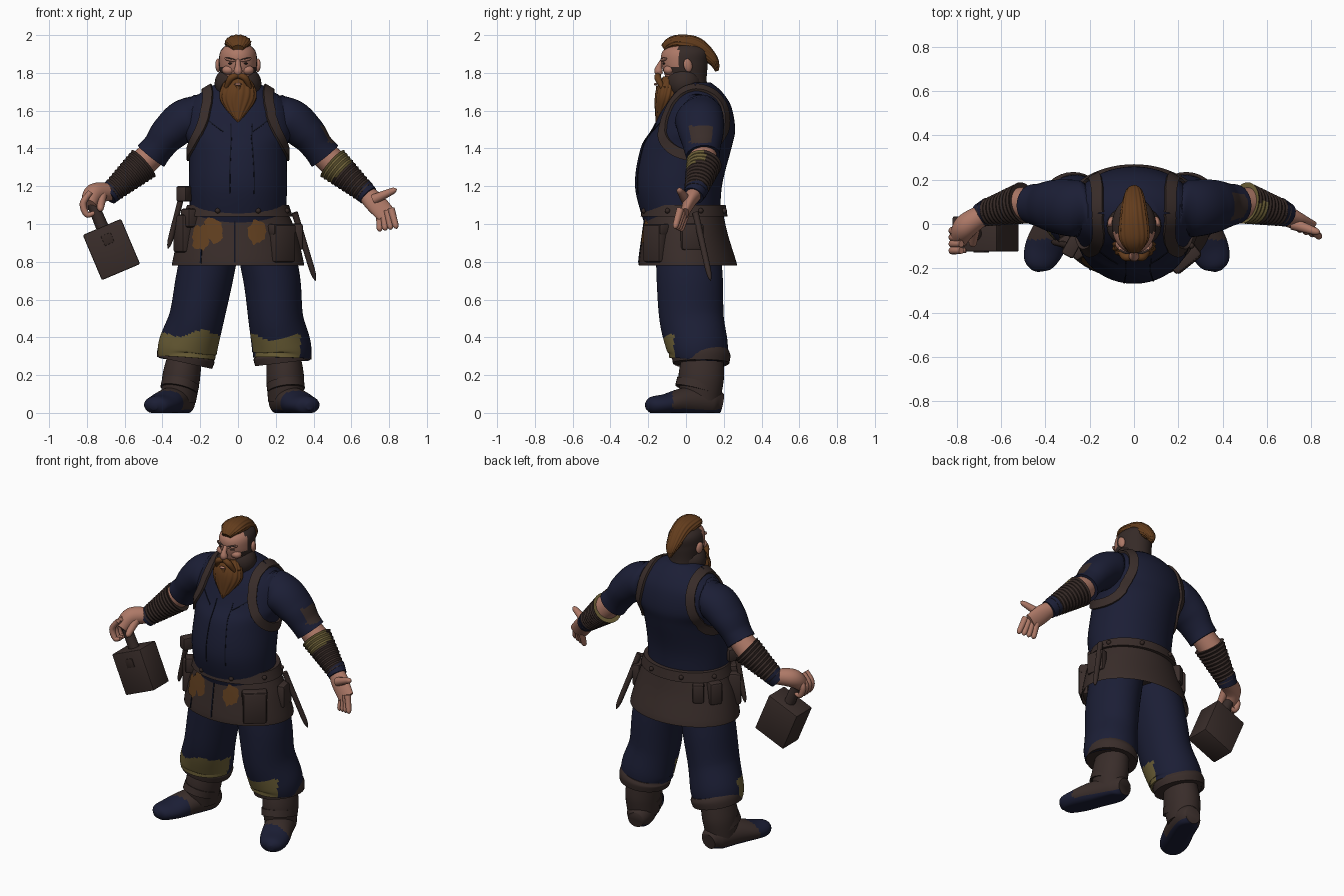
import bpy, bmesh, math, random
from mathutils import Vector, Matrix, Euler
from mathutils.bvhtree import BVHTree

random.seed(4)
if "Cube" in bpy.data.objects:
    bpy.data.objects.remove(bpy.data.objects["Cube"])


def material(name, *rgb):
    mat = bpy.data.materials.new(name)
    mat.use_nodes = True
    mat.diffuse_color = (*rgb, 1)
    mat.node_tree.nodes["Principled BSDF"].inputs["Base Color"].default_value = (*rgb, 1)
    return mat


navy = material("navy cloth", .011, .013, .036)
leather = material("brown leather", .041, .026, .023)
wrap = material("dark wrap", .034, .021, .018)
skin = material("skin", .42, .19, .135)
ginger = material("ginger hair", .125, .046, .012)
stubble = material("dark hair", .036, .023, .02)
khaki = material("khaki cloth", .15, .115, .038)
rust = material("rust patch", .12, .05, .014)
seam_dark = material("seam", .005, .006, .014)


def finish(name, bm, mats, rule=None, angle=50):
    """Turn a bmesh into a shaded object, colouring faces by the rule."""
    for vert in bm.verts:
        vert.co.z = max(vert.co.z, 0)
    bmesh.ops.recalc_face_normals(bm, faces=bm.faces[:])
    if rule:
        for face in bm.faces:
            face.material_index = int(rule(face.calc_center_median()))
    mesh = bpy.data.meshes.new(name)
    bm.to_mesh(mesh)
    bm.free()
    for mat in mats:
        mesh.materials.append(mat)
    mesh.shade_smooth()
    mesh.set_sharp_from_angle(angle=math.radians(angle))
    obj = bpy.data.objects.new(name, mesh)
    bpy.context.collection.objects.link(obj)
    return obj


def spline(points, steps):
    """Smooth rows of numbers through the given points."""
    rows, last = [], len(points) - 1
    for i in range(last):
        window = [points[max(i - 1, 0)], points[i], points[i + 1], points[min(i + 2, last)]]
        for k in range(steps):
            t = k / steps
            rows.append(tuple((2 * b + (c - a) * t + (2 * a - 5 * b + 4 * c - d) * t * t
                               + (3 * b - a - 3 * c + d) * t ** 3) / 2 for a, b, c, d in zip(*window)))
    return rows + [points[-1]]


def tangent(rows, i):
    ahead, behind = rows[min(i + 1, len(rows) - 1)], rows[max(i - 1, 0)]
    return (Vector(ahead[:3]) - Vector(behind[:3])).normalized()


def bridge(bm, rings):
    for ring, after in zip(rings, rings[1:]):
        for k in range(len(ring)):
            j = (k + 1) % len(ring)
            bm.faces.new((ring[k], ring[j], after[j], after[k]))


def loft(name, points, *mats, side=1, segments=32, steps=6, rule=None, across=(1, 0, 0), groove=0, level=False):
    """Elliptical sections (x, y, z, radius, optional second radius) along a smooth path."""
    rows = spline([(side * p[0], *p[1:4], p[-1]) for p in points], steps)
    bm, rings = bmesh.new(), []
    for i, row in enumerate(rows):
        along = Vector((0, 0, 1)) if level else tangent(rows, i)
        u = Vector(across)
        u = (u - u.dot(along) * along).normalized()
        v = along.cross(u)
        ring = []
        for k in range(segments):
            turn = math.tau * k / segments
            size = 1 + groove * math.cos(16 * turn + i / 3)
            offset = u * row[3] * math.cos(turn) + v * row[4] * math.sin(turn)
            ring.append(bm.verts.new(Vector(row[:3]) + offset * size))
        rings.append(ring)
    bridge(bm, rings)
    bm.faces.new(rings[0])
    bm.faces.new(rings[-1])
    return finish(name, bm, mats, rule)


def column(name, rows, *mats, **options):
    """Upright loft on the middle line from rows (z, half width, front y, back y)."""
    points = [(0, (front + back) / 2, z, half, (back - front) / 2) for z, half, front, back in rows]
    return loft(name, points, *mats, level=True, **options)


def limb(name, start, end, thick, thin, *mats, rounded=True, ripple=0, **options):
    """Straight tapering part with a rounded tip or wound ridges."""
    points, count = [], 20
    for i in range(count + 1):
        t = i / count
        radius = thick + (thin - thick) * t + ripple * (-1) ** i
        if rounded and t > .8:
            radius *= math.sqrt(max(.02, 1 - ((t - .8) / .2) ** 2))
        points.append((*Vector(start).lerp(Vector(end), t), radius))
    return loft(name, points, *mats, steps=1, **options)


def box(name, place, size, mat, turn, bevel):
    bm = bmesh.new()
    bmesh.ops.create_cube(bm, size=1, matrix=Matrix.LocRotScale(Vector(place), Euler(turn), Vector(size)))
    bmesh.ops.bevel(bm, geom=bm.edges[:], offset=bevel, segments=2, affect='EDGES', profile=.5)
    return finish(name, bm, [mat], angle=35)


def ball(name, place, radii, mat, turn=(0, 0, 0)):
    bm = bmesh.new()
    bmesh.ops.create_uvsphere(bm, u_segments=20, v_segments=12, radius=1,
                              matrix=Matrix.LocRotScale(Vector(place), Euler(turn), Vector(radii)))
    return finish(name, bm, [mat])


def surface(obj):
    mesh = obj.data
    return BVHTree.FromPolygons([v.co for v in mesh.vertices], [p.vertices[:] for p in mesh.polygons])


def ribbon(name, tree, points, width, thick, mat, side=1):
    """A strap lying on a surface."""
    rows = [Vector((side * x, y, z)) for x, y, z in spline(points, 6)]
    bm, rings = bmesh.new(), []
    for i, row in enumerate(rows):
        middle, normal = tree.find_nearest(row)[:2]
        half = normal.cross(tangent(rows, i)).normalized() * width / 2
        left, right = tree.find_nearest(middle - half)[0], tree.find_nearest(middle + half)[0]
        lift = normal * thick
        rings.append([bm.verts.new(v) for v in (left - lift, left + lift, middle + lift, right + lift, right - lift)])
    bridge(bm, rings)
    return finish(name, bm, [mat])


def patch(name, tree, x, z, half_width, half_height, mat):
    """A thin ragged patch laid on the front of a surface."""
    bm, rings, count = bmesh.new(), [], 20
    ragged = [random.uniform(.8, 1.2) for _ in range(count)]
    for ring_size in (.2, .4, .6, .8, 1):
        ring = []
        for k in range(count):
            turn = math.tau * k / count
            r = ring_size * ragged[k]
            start = Vector((x + half_width * r * math.cos(turn), -1, z + half_height * r * math.sin(turn)))
            hit = tree.ray_cast(start, Vector((0, 1, 0)))[0]
            ring.append(bm.verts.new(hit - Vector((0, .005, 0))))
        rings.append(ring)
    bridge(bm, rings)
    bm.faces.new(rings[0])
    return finish(name, bm, [mat])


# Shirt, seams and shoulder harness
torso = column("shirt_torso", [(1, .25, -.22, .18), (1.2, .26, -.27, .19), (1.4, .26, -.24, .24), (1.5, .29, -.18, .26),
                               (1.62, .27, -.12, .24), (1.7, .19, -.07, .19), (1.75, .1, -.04, .13)],
               navy, segments=48)
shirt = surface(torso)
for x in (-.05, .1):
    ribbon("shirt_seam", shirt, [(x, -.3, z) for z in (1.15, 1.3, 1.45, 1.6)], .006, .003, seam_dark)
for side in (1, -1):
    ribbon("chest_seam", shirt, [(.08, -.2, 1.5), (.2, -.15, 1.58)], .006, .003, seam_dark, side)
    loop = []
    for k in range(13):
        turn = math.tau * k / 12
        loop.append((.21 - .05 * math.cos(turn), .05 - .2 * math.sin(turn), 1.54 + .18 * math.cos(turn)))
    ribbon("shoulder_strap", shirt, loop, .055, .014, leather, side)

# Arms
for side in (1, -1):
    loft("sleeve", [(.1, .06, 1.55, .1, .13), (.26, .07, 1.555, .113, .13), (.36, .08, 1.485, .1, .12),
                    (.42, .085, 1.41, .085, .1), (.46, .09, 1.36, .09)], navy, leather, side=side, steps=10,
         rule=lambda c: c.x > .33 and .02 < c.y < .14 and 1.43 < c.z < 1.52)
    limb("elbow", (.42, .09, 1.4), (.53, .09, 1.3), .07, .076, skin, side=side, rounded=False)
    limb("bracer", (.5, .095, 1.32), (.67, .05, 1.17), .092, .058, wrap, khaki, side=side, rounded=False, ripple=.003,
         rule=lambda c: c.x > 0 and c.y < .1 and c.x - c.z < -.73)
    limb("wrist_cuff", (.65, .06, 1.19), (.69, .04, 1.15), .062, .055, navy, side=side, rounded=False)

# Open left hand
loft("left_palm", [(.67, .05, 1.17, .045), (.72, .02, 1.12, .056, .035), (.785, -.01, 1.05, .052, .022)], skin)
for i in range(4):
    limb("left_finger", (.75 + .02 * i, -.01 * i, 1.05 + .01 * i), (.75 + .03 * i, -.03 - .01 * i, .96 + .005 * i),
         .02, .015, skin, segments=12)
limb("left_thumb", (.72, 0, 1.13), (.84, -.04, 1.185), .028, .015, skin, segments=12)

# Closed right hand and mallet
loft("right_palm", [(.67, .05, 1.17, .045), (.76, -.01, 1.16, .055), (.79, -.07, 1.1, .04)], skin, side=-1)
for i in range(4):
    y = -.12 + .03 * i
    loft("right_finger", [(.78, y, 1.17, .015), (.82, y, 1.11, .018), (.8, y, 1.05, .016), (.76, y, 1.06, .01)],
         skin, side=-1, segments=12, across=(0, 1, 0))
limb("right_thumb", (.72, -.02, 1.15), (.73, -.1, 1.07), .026, .017, skin, side=-1, segments=12)
limb("mallet_handle", (-.78, -.05, 1.13), (-.7, -.04, .94), .03, .035, leather, segments=12, rounded=False)
tilt = (0, -.4, 0)
box("mallet_head", (-.67, -.045, .865), (.22, .16, .26), leather, tilt, .008)
box("mallet_badge", (-.69, -.125, .92), (.055, .009, .055), wrap, tilt, .002)

# Hollow apron and belt
apron = column("apron_skirt", [(1.09, .25, -.21, .19), (.95, .31, -.23, .22), (.78, .35, -.25, .27), (.9, .3, -.2, .2)],
               leather, segments=64)
skirt = surface(apron)
column("belt", [(1.1, .27, -.23, .21), (1.04, .29, -.24, .22)], leather, segments=48)
for k in range(8):
    turn = math.tau * (k + .5) / 8
    ball("belt_stud", (.28 * math.cos(turn), .23 * math.sin(turn) - .01, 1.07), (.014, .014, .014), wrap)
for x, z, half_width in ((-.13, .97, .055), (-.2, .93, .045), (.1, .96, .05)):
    patch("rust_patch", skirt, x, z, half_width, .065, rust)
for x in (-.02, -.25):
    ribbon("apron_seam", skirt, [(x, -.3, z) for z in (.8, .9, 1.03)], .008, .004, seam_dark)


def pouch(name, x, y, z, *size):
    """A rounded box turned to lie flat on the apron."""
    place, normal = skirt.find_nearest(Vector((x, y, z)))[:2]
    box(name, place, size, leather, (0, 0, math.atan2(normal.y, normal.x) + math.pi / 2), .014)


pouch("front_pouch", .28, -.22, .91, .14, .06, .2)
pouch("front_pouch_flap", .28, -.22, .99, .15, .08, .06)
pouch("hip_pouch", .4, .05, .96, .12, .05, .14)
pouch("right_pouch", -.36, -.13, .97, .1, .08, .2)
pouch("tool_holder", -.33, -.17, 1.07, .08, .1, .1)
pouch("hip_pouch", -.33, .13, 1, .08, .07, .14)
pouch("back_pouch", -.24, .22, 1, .07, .06, .12)
box("hammer_head", (-.28, -.1, 1.16), (.06, .1, .08), leather, (0, 0, -.5), .01)
limb("hammer_handle", (-.29, -.1, 1.18), (-.37, -.08, .87), .016, .014, wrap, segments=12)
limb("hanging_rod", (.3, .05, 1.06), (.41, .13, .7), .017, .015, leather, segments=12)


def leg_part(name, points, *mats, **options):
    """The right foot stands a little wider than the left."""
    spread = .1 if options["side"] < 0 else 0
    loft(name, [(p[0] + spread * max(0, .7 - p[2]), *p[1:]) for p in points], *mats, **options)


# Legs and boots
for side in (1, -1):
    hem, reach, depth = (.4, .33, .01) if side > 0 else (.42, 1, .06)
    leg_part("trouser_leg", [(.14, .01, .9, .15, .17), (.18, .02, .7, .15, .175), (.2, .03, .5, .145, .17),
                             (.23, .06, .35, .157, .162), (.23, .06, .29, .15)], navy, khaki,
             side=side, segments=64, steps=16,
             rule=lambda c: c.z < hem + math.sin(c.x * 25) / 60 and c.y < depth and c.x < reach)
    leg_part("boot_cuff", [(.23, .08, .33, .145), (.235, .08, .305, .155), (.24, .08, .265, .15)], leather, side=side)
    leg_part("boot_shaft", [(.24, .09, .3, .09, .11), (.25, .08, .18, .1, .12), (.25, .08, .06, .09, .1)],
             leather, side=side)
    leg_part("ankle_strap", [(.25, .07, .16, .1, .12), (.255, .06, .12, .1, .12)], leather, side=side)
    leg_part("boot_foot", [(.23, .19, .05, .05), (.24, .13, .06, .08), (.29, 0, .06, .088, .075),
                           (.34, -.11, .045, .088, .055), (.37, -.18, .04, .065, .045), (.38, -.21, .035, .02)],
             leather, navy, side=side, steps=10, rule=lambda c: c.y < -.07 or c.z < .02)

# Head with bare face and shaved sides
column("head", [(1.64, .1, -.07, .13), (1.75, .09, -.1, .11), (1.85, .1, -.13, .115), (1.92, .09, -.12, .115),
                (1.97, .03, -.04, .04)], stubble, skin, segments=48, steps=10,
       rule=lambda c: c.y < -.04 and (c.z > 1.83 or abs(c.x) < .075))
ball("cheek_beard", (0, -.01, 1.745), (.124, .1, .1), stubble)
loft("nose", [(0, -.12, 1.87, .012), (0, -.14, 1.84, .014), (0, -.145, 1.81, .023), (0, -.135, 1.79, .015)], skin)
for side in (1, -1):
    ball("ear", (side * .105, .01, 1.84), (.014, .024, .036), skin, (.2, 0, side * .3))
    ball("cheekbone", (side * .05, -.09, 1.815), (.035, .03, .025), skin)
    ball("brow", (side * .04, -.117, 1.87), (.034, .016, .01), skin, (0, side * -.2, side * .3))
    ball("eyebrow", (side * .04, -.122, 1.875), (.028, .012, .004), stubble, (0, side * -.2, side * .3))
    ball("eye", (side * .04, -.117, 1.85), (.014, .007, .005), stubble, (0, 0, side * .3))
    loft("moustache", [(0, -.145, 1.785, .014), (.04, -.148, 1.77, .018), (.075, -.11, 1.69, .006)], ginger, side=side)

# Beard and swept-back crest
column("beard", [(1.78, .05, -.12, -.05), (1.72, .09, -.155, -.04), (1.65, .09, -.165, -.05), (1.54, .01, -.16, -.13)],
       ginger, segments=96, groove=.035)
for k in range(-3, 4):
    x, inset = k / 42, abs(k) / 80
    limb("beard_lock", (x, -.14 + inset, 1.73), (x / 2, -.15 + inset, 1.55 + inset), .018, .009, ginger, segments=12)
ball("lower_lip", (0, -.16, 1.74), (.02, .01, .007), skin)
loft("hair_crest", [(0, -.12, 1.93, .03, .02), (0, -.06, 1.96, .068, .038), (0, .05, 1.94, .06, .05),
                    (0, .14, 1.87, .04, .03), (0, .165, 1.81, .01)], ginger, segments=96, groove=.035)
